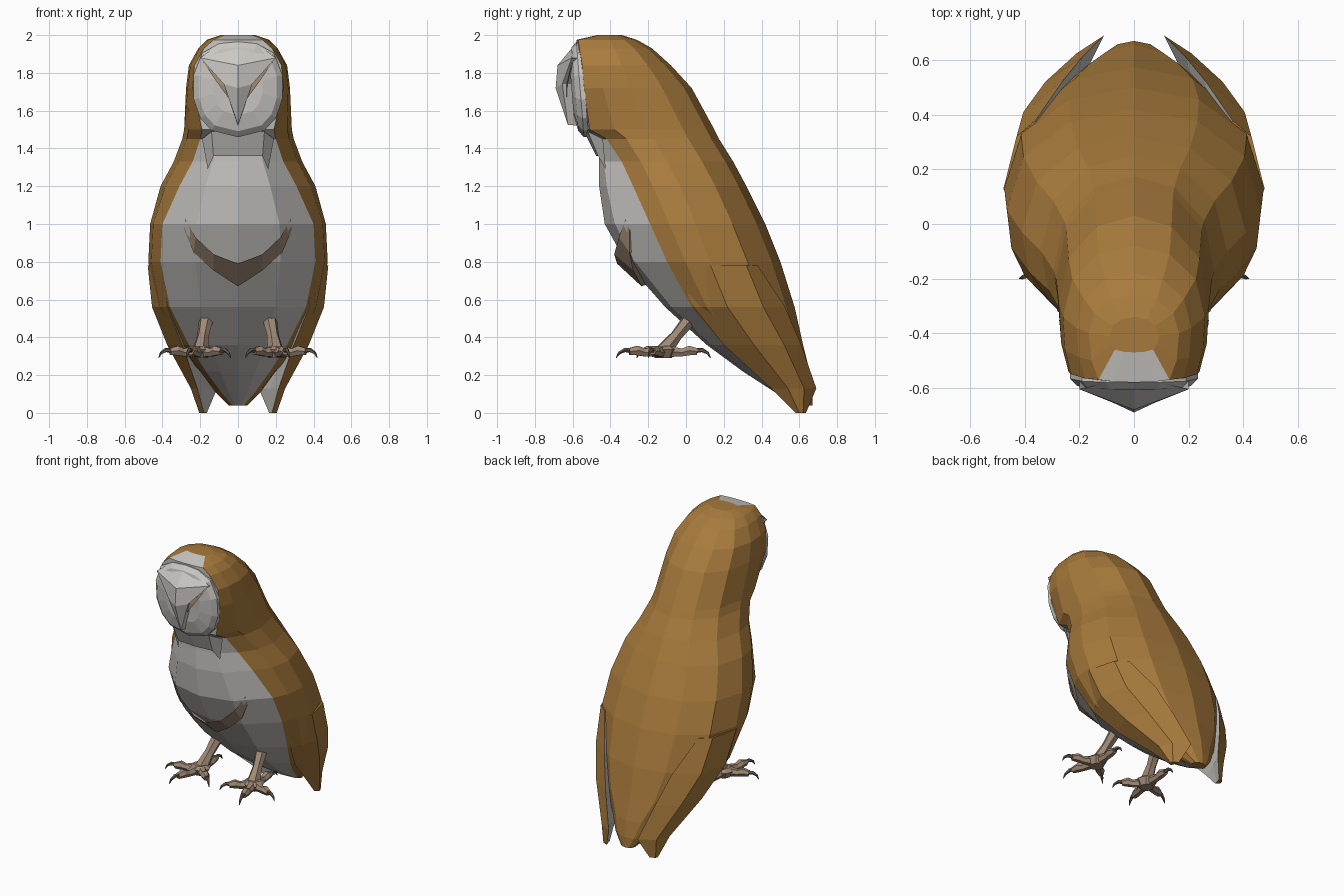
import bpy, bmesh, math
from mathutils import Vector

if "Cube" in bpy.data.objects:
    bpy.data.objects.remove(bpy.data.objects["Cube"])


def mat(name, col):
    m = bpy.data.materials.new(name)
    m.diffuse_color = (*col, 1)
    m.use_nodes = True
    m.node_tree.nodes["Principled BSDF"].inputs["Base Color"].default_value = m.diffuse_color
    return m


BROWN = mat("golden brown", (0.39, 0.195, 0.045))
WHITE = mat("pale feather", (0.60, 0.58, 0.55))
TAN = mat("dusty tan", (0.35, 0.255, 0.18))
CLAW = mat("dark claw", (0.13, 0.10, 0.075))


def make(name, verts, faces, mats, rule=None, mirror=False):
    """Mesh object; rule(face_number) gives the material index."""
    bm = bmesh.new()
    vs = [bm.verts.new(v) for v in verts]
    for i, f in enumerate(faces):
        face = bm.faces.new([vs[k] for k in f])
        face.material_index = rule(i) if rule else 0
    bmesh.ops.recalc_face_normals(bm, faces=bm.faces)
    me = bpy.data.meshes.new(name)
    bm.to_mesh(me)
    bm.free()
    ob = bpy.data.objects.new(name, me)
    bpy.context.collection.objects.link(ob)
    for m in mats:
        me.materials.append(m)
    if mirror:
        md = ob.modifiers.new("mirror", 'MIRROR')
        md.use_mirror_merge = True
    return ob


def loft(name, rings, mats, seg_rule=None, mirror=False):
    """Skin a list of equal rings and cap both ends."""
    n = len(rings[0])
    verts = [p for r in rings for p in r]
    faces = []
    for a in range(len(rings) - 1):
        for k in range(n):
            j = (k + 1) % n
            faces.append((a * n + k, a * n + j, a * n + n + j, a * n + n + k))
    sides = len(faces)
    faces += [tuple(range(n)), tuple(range(len(verts) - n, len(verts)))]
    rule = (lambda i: seg_rule(i % n) if i < sides else 0) if seg_rule else None
    return make(name, verts, faces, mats, rule, mirror)


def limb(name, path, radii, m, sides=6):
    """Tapered tube along a path, mirrored to the other side."""
    path = [Vector(p) for p in path]
    rings = []
    for i, p in enumerate(path):
        d = path[min(i + 1, len(path) - 1)] - path[max(i - 1, 0)]
        q = d.to_track_quat('Z', 'Y')
        rings.append([p + q @ Vector((radii[i] * math.cos(t), radii[i] * math.sin(t), 0))
                      for t in (2 * math.pi * k / sides for k in range(sides))])
    return loft(name, rings, [m], mirror=True)


# Body, head and tail: z, front y, colour edge x and y, half width, widest y, back y
PROFILE = [
    (0.04, .60, .03, .61, .05, .63, .67), (0.11, .47, .09, .51, .12, .57, .67),
    (0.22, .30, .17, .36, .20, .46, .655), (0.36, .11, .26, .20, .33, .33, .62),
    (0.56, -.11, .36, .03, .43, .22, .575), (0.80, -.32, .41, -.10, .475, .13, .50),
    (1.00, -.43, .40, -.19, .465, .05, .42), (1.20, -.46, .31, -.28, .41, -.03, .32),
    (1.33, -.46, .24, -.34, .34, -.10, .25), (1.45, -.46, .20, -.42, .295, -.17, .175),
    (1.50, -.53, .19, -.51, .285, -.20, .15), (1.72, -.555, .24, -.54, .275, -.30, .03),
    (1.84, -.565, .23, -.55, .26, -.34, -.08), (1.93, -.575, .18, -.565, .21, -.38, -.18),
    (1.975, -.58, .13, -.57, .165, -.40, -.26), (2.0, -.47, .07, -.46, .09, -.41, -.34)]


def body_ring(z, yf, xb, yb, w, ym, yk):
    half = [(0, yf), (.55 * xb, yf + .22 * (yb - yf)), (xb, yb),
            (xb + .75 * (w - xb), yb + .42 * (ym - yb)), (w, ym),
            (.87 * w, ym + .53 * (yk - ym)), (.5 * w, ym + .88 * (yk - ym)), (0, yk)]
    return [(x, y, z) for x, y in half] + [(-x, y, z) for x, y in half[-2:0:-1]]


loft("body", [body_ring(*r) for r in PROFILE], [BROWN, WHITE],
     lambda k: 1 if k in (0, 1, 12, 13) else 0)

# Folded wing tips: front edge, outer, outer back, back edge, inner
WING = [
    (.78, (.40, -.06), (.478, .13), (.43, .32), (.36, .38), (.33, .15)),
    (.56, (.375, .04), (.455, .22), (.405, .41), (.26, .525), (.30, .25)),
    (.36, (.295, .20), (.375, .36), (.325, .52), (.19, .61), (.24, .40)),
    (.13, (.215, .45), (.25, .54), (.21, .625), (.11, .69), (.17, .57)),
    (.0, (.18, .58), (.205, .60), (.20, .62), (.165, .635), (.175, .60))]
loft("wing", [[(x, y, z) for x, y in pts] for z, *pts in WING], [BROWN, WHITE],
     lambda k: 1 if k > 2 else 0, mirror=True)

# Heart-shaped face disc
OUT = [(0, 1.965), (.1, 1.955), (.19, 1.905), (.235, 1.79), (.235, 1.66),
       (.2, 1.56), (.14, 1.495), (0, 1.46)]
OUT += [(-x, z) for x, z in OUT[-2:0:-1]]


def face_ring(s, dy):
    return [(x * s, -.535 - .08 * (z - 1.46) * s - dy, 1.72 + (z - 1.72) * s) for x, z in OUT]


loft("face_disc", [face_ring(1, -.02), face_ring(1, .005), face_ring(.88, .035),
                   face_ring(.55, .06), face_ring(.1, .065)], [WHITE])

# Brow and beak wedge
make("brow_and_beak",
     [(0, -.585, 1.955), (.12, -.585, 1.94), (.2, -.605, 1.88), (.075, -.655, 1.74),
      (0, -.625, 1.525), (0, -.68, 1.84), (0, -.69, 1.72),
      (.2, -.55, 1.88), (.06, -.58, 1.74), (0, -.56, 1.52)],
     [(0, 1, 2, 5), (5, 2, 3, 6), (6, 3, 4), (2, 7, 8, 3), (3, 8, 9, 4)],
     [WHITE], mirror=True)

# Narrow eyes under the brow
make("eye", [(.19, -.602, 1.865), (.07, -.632, 1.74), (.045, -.632, 1.66), (.10, -.628, 1.735)],
     [(0, 1, 3), (1, 2, 3)], [TAN], mirror=True)

# Neck bib
make("neck_bib", [(0, -.54, 1.49), (.14, -.52, 1.49), (.19, -.44, 1.45), (.16, -.425, 1.29),
                  (.13, -.465, 1.36), (0, -.475, 1.36)],
     [(0, 1, 4, 5), (1, 2, 3, 4)], [WHITE], mirror=True)

# V-shaped breast feather flap
TOP = [(.28, -.32, 1.03), (.225, -.355, .93), (.13, -.38, .84), (0, -.365, .79)]
LOW = [(.285, -.30, .97), (.235, -.30, .85), (.13, -.28, .755), (0, -.235, .67)]
BACK = [(x * .98, y + .08, z + .03) for x, y, z in LOW]
make("breast_flap", TOP + LOW + BACK,
     [(i + o, i + 1 + o, i + 5 + o, i + 4 + o) for o in (0, 4) for i in range(3)],
     [TAN], mirror=True)

# Legs and feet
limb("leg", [(.165, .03, .51), (.185, -.05, .41), (.20, -.12, .325)], [.04, .032, .045], TAN)
limb("foot_pad", [(.205, -.12, .355), (.205, -.12, .335), (.205, -.12, .29)], [.045, .07, .045], TAN, 8)
FOOT = Vector((.205, -.12, .325))
for label, tx, ty in (("outer", .42, -.20), ("front", .27, -.37), ("inner", .04, -.26), ("rear", .21, .13)):
    d = Vector((tx, ty, FOOT.z)) - FOOT

    def at(t, dz):
        return FOOT + d * t + Vector((0, 0, dz))
    limb("toe_" + label, [at(.1, 0), at(.4, -.005), at(.55, .005), at(.72, 0)],
         [.034, .024, .029, .02], TAN)
    limb("claw_" + label, [at(.66, .004), at(.82, .008), at(.94, -.008), at(1, -.034)],
         [.014, .012, .008, .002], CLAW, 5)
